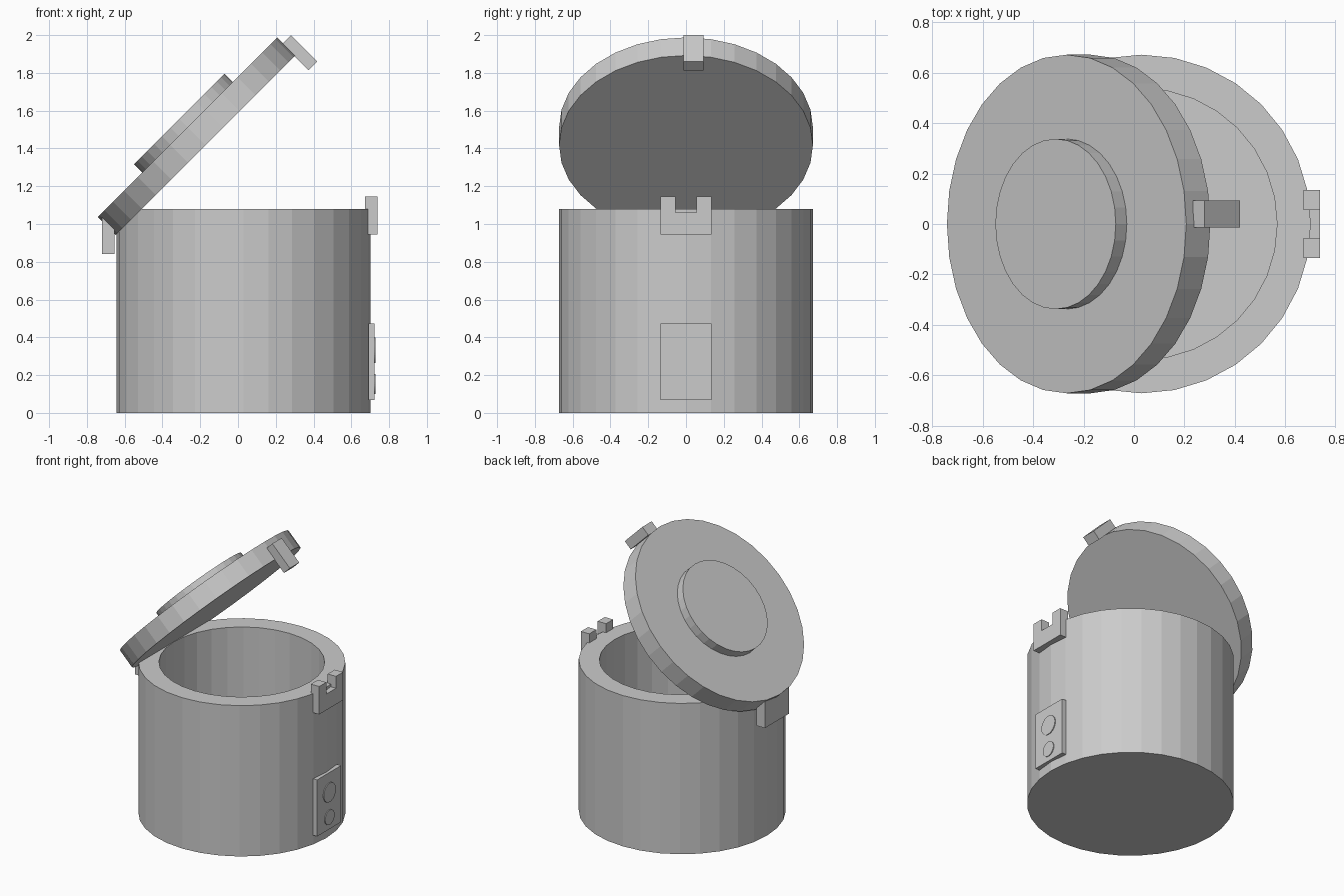
import bpy, bmesh, math
from mathutils import Matrix

if "Cube" in bpy.data.objects:
    bpy.data.objects.remove(bpy.data.objects["Cube"])

SIDES = 32


def finish(name, bm, mat=Matrix.Identity(4)):
    bmesh.ops.transform(bm, matrix=mat, verts=bm.verts)
    bmesh.ops.recalc_face_normals(bm, faces=bm.faces)
    me = bpy.data.meshes.new(name)
    bm.to_mesh(me)
    bm.free()
    ob = bpy.data.objects.new(name, me)
    bpy.context.collection.objects.link(ob)
    return ob


def lathe(name, profile, mat, sides=SIDES):
    """Turned solid from (radius, z) rings, closed at both ends."""
    bm = bmesh.new()
    rings = []
    for r, z in profile:
        rings.append([bm.verts.new((r * math.cos(2 * math.pi * i / sides),
                                    r * math.sin(2 * math.pi * i / sides), z))
                      for i in range(sides)])
    for a, b in zip(rings, rings[1:]):
        for i in range(sides):
            j = (i + 1) % sides
            bm.faces.new((a[i], a[j], b[j], b[i]))
    bm.faces.new(rings[0])
    bm.faces.new(rings[-1])
    return finish(name, bm, mat)


def slab(name, outline, x0, x1, mat=Matrix.Identity(4)):
    """Outline in (y, z) extruded from x0 to x1."""
    bm = bmesh.new()
    f = bm.faces.new([bm.verts.new((x0, y, z)) for y, z in outline])
    new = bmesh.ops.extrude_face_region(bm, geom=[f])["geom"]
    bmesh.ops.translate(bm, vec=(x1 - x0, 0, 0),
                        verts=[v for v in new if isinstance(v, bmesh.types.BMVert)])
    return finish(name, bm, mat)


def rect(y0, y1, z0, z1):
    return [(y0, z0), (y1, z0), (y1, z1), (y0, z1)]


# Hollow pot with a thick wall
lathe("pot_body", [(0.672, 0), (0.672, 1.08), (0.538, 1.08), (0.538, 0.135)],
      Matrix.Translation((0.03, 0, 0)))

# Open lid, tilted back, with its raised centre
lid = Matrix.Translation((-0.172, 0, 1.417)) @ Matrix.Rotation(math.radians(-45), 4, 'Y')
lathe("lid", [(0.672, 0), (0.672, 0.135), (0.338, 0.135), (0.338, 0.197)], lid)

# Tab hanging from the lid's front edge
slab("lid_tab", rect(-0.013, 0.093, -0.105, 0.092), 0.666, 0.732, lid)

# Notched catch on the rim
half = [(0.135, 0.945), (0.135, 1.145), (0.055, 1.145), (0.055, 1.06)]
slab("rim_catch", half + [(-y, z) for y, z in reversed(half)], 0.672, 0.738)

# Hinge block behind the lid
slab("hinge_block", rect(-0.135, 0.135, 0.842, 1.035), -0.72, -0.655)

# Control panel with two round buttons
slab("control_panel", rect(-0.135, 0.135, 0.067, 0.472), 0.69, 0.722)
for name, r, z in (("large_button", 0.068, 0.332), ("small_button", 0.053, 0.154)):
    lathe(name, [(r, 0.71), (r, 0.728)],
          Matrix.Translation((0, 0, z)) @ Matrix.Rotation(math.pi / 2, 4, 'Y'))
